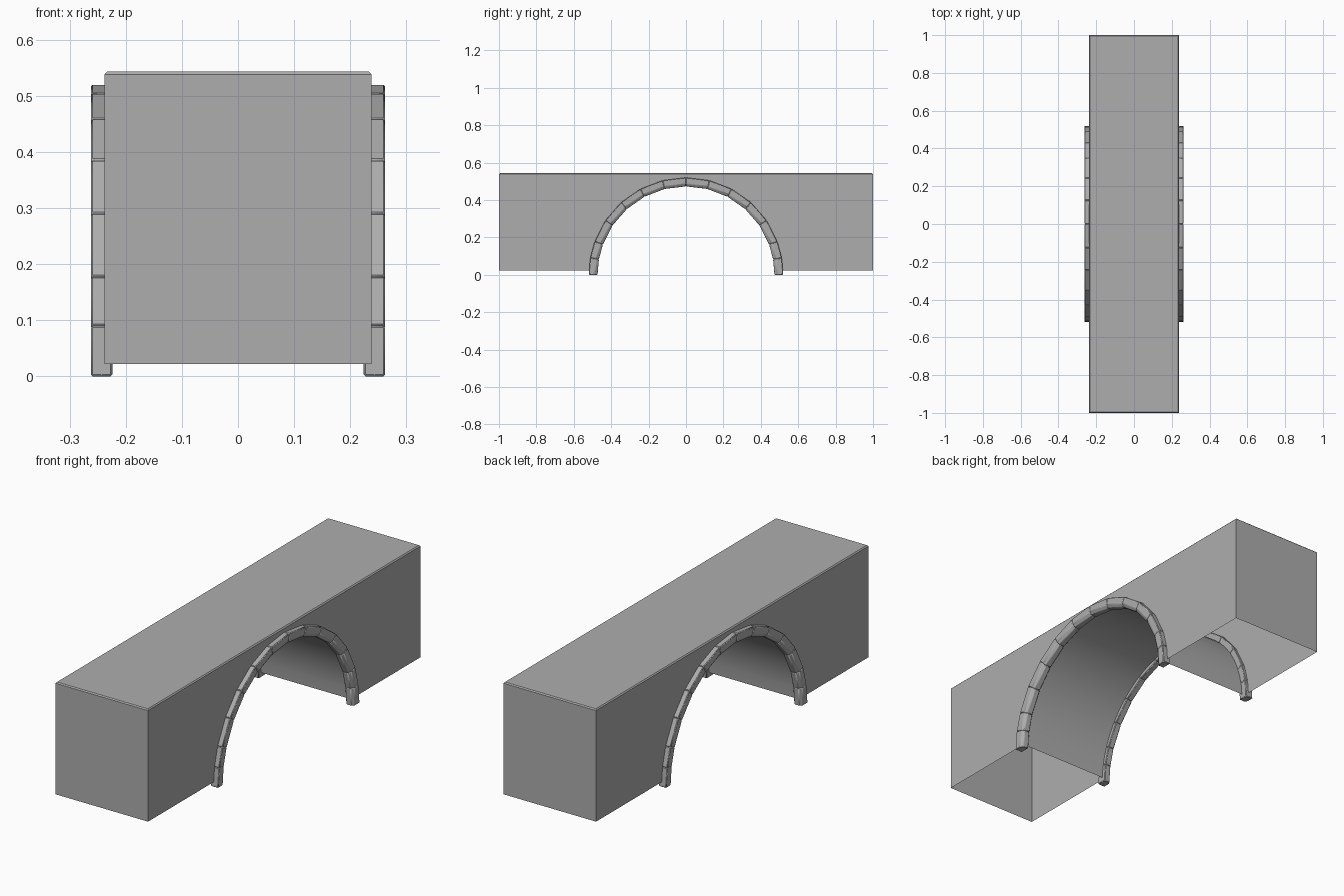
import bpy, bmesh, math

cube = bpy.data.objects.get("Cube")
if cube:
    bpy.data.objects.remove(cube, do_unlink=True)

GREY = (0.42, 0.42, 0.42, 1)
stone = bpy.data.materials.new("stone_grey")
stone.diffuse_color = GREY
stone.use_nodes = True
stone.node_tree.nodes["Principled BSDF"].inputs["Base Color"].default_value = GREY

HALF_WIDTH, BASE, TOP = 0.238, 0.022, 0.543
BARREL_R = 0.49


def finish(bm, name):
    mesh = bpy.data.meshes.new(name)
    bm.to_mesh(mesh)
    bm.free()
    mesh.materials.append(stone)
    obj = bpy.data.objects.new(name, mesh)
    bpy.context.collection.objects.link(obj)
    bpy.ops.object.select_all(action='DESELECT')
    bpy.context.view_layer.objects.active = obj
    obj.select_set(True)
    bpy.ops.object.shade_smooth_by_angle(angle=math.radians(25))
    return obj


# Bridge body: side profile with an arched opening, extruded across the width
bm = bmesh.new()
start = math.asin(BASE / BARREL_R)
steps = 28
profile = [(-1, BASE), (-1, TOP), (1, TOP), (1, BASE)]
for i in range(steps + 1):
    a = start + (math.pi - 2 * start) * i / steps
    profile.append((BARREL_R * math.cos(a), BARREL_R * math.sin(a)))
face = bm.faces.new([bm.verts.new((-HALF_WIDTH, y, z)) for y, z in profile])
extruded = bmesh.ops.extrude_face_region(bm, geom=[face], use_keep_orig=True)
moved = [v for v in extruded["geom"] if isinstance(v, bmesh.types.BMVert)]
bmesh.ops.translate(bm, verts=moved, vec=(2 * HALF_WIDTH, 0, 0))
bmesh.ops.recalc_face_normals(bm, faces=bm.faces)

# Small chamfer round the top, and an open underside
rim = [e for e in bm.edges if all(v.co.z > TOP - 0.001 for v in e.verts)]
bmesh.ops.bevel(bm, geom=rim, offset=0.005, segments=1, affect='EDGES')
under = [f for f in bm.faces if all(v.co.z < BASE + 0.001 for v in f.verts)]
bmesh.ops.delete(bm, geom=under, context='FACES')
finish(bm, "bridge_body")

# Arch rings: wedge stones with a chamfered inner edge, one ring on each side
section = [(0.473, 0.224), (0.52, 0.224), (0.52, 0.262), (0.487, 0.262), (0.473, 0.252)]
quarter = [0, 10, 20, 34, 48, 62, 76, 90]
joints = quarter + [180 - a for a in reversed(quarter[:-1])]

for side, name in ((1, "left_arch_ring"), (-1, "right_arch_ring")):
    bm = bmesh.new()
    for pair in zip(joints, joints[1:]):
        rings = []
        for degrees in pair:
            a = math.radians(degrees)
            rings.append([bm.verts.new((side * x, r * math.cos(a), r * math.sin(a)))
                          for r, x in section])
        lower, upper = rings
        bm.faces.new(lower)
        bm.faces.new(upper)
        for i in range(len(section)):
            j = (i + 1) % len(section)
            bm.faces.new((lower[i], lower[j], upper[j], upper[i]))
    bmesh.ops.recalc_face_normals(bm, faces=bm.faces)
    ring = finish(bm, name)
    bevel = ring.modifiers.new("worn_edges", 'BEVEL')
    bevel.width = 0.003
    bevel.segments = 1
